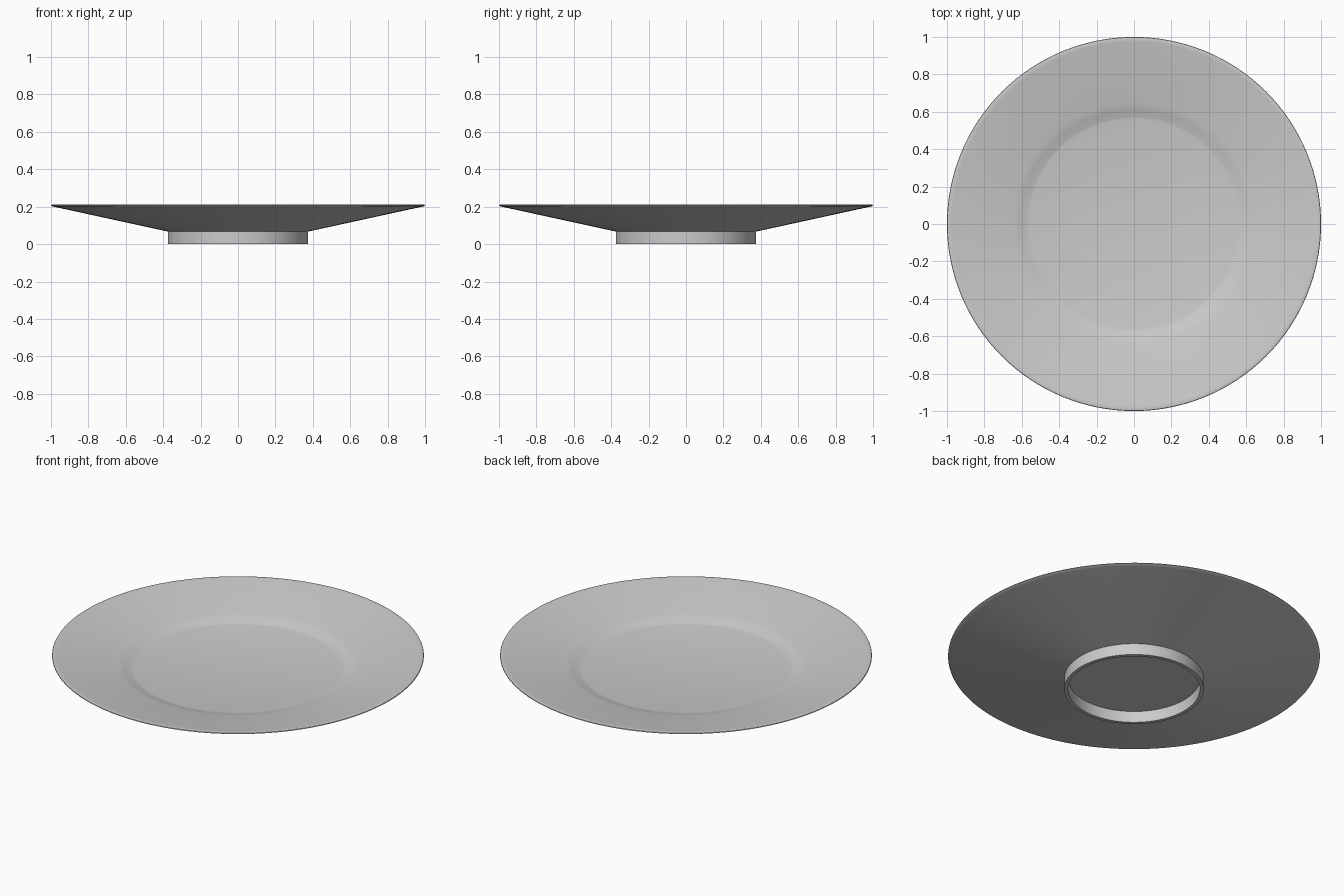
import bpy, bmesh
from math import tau, radians

if "Cube" in bpy.data.objects:
    bpy.data.objects.remove(bpy.data.objects["Cube"])

SEGMENTS = 128


def lathe(name, profile):
    """Spin an (r, z) profile, starting and ending on the axis, around z."""
    bm = bmesh.new()
    verts = [bm.verts.new((r, 0, z)) for r, z in profile]
    edges = [bm.edges.new(pair) for pair in zip(verts, verts[1:])]
    bmesh.ops.spin(bm, geom=verts + edges, cent=(0, 0, 0), axis=(0, 0, 1),
                   angle=tau, steps=SEGMENTS, use_merge=True)
    bmesh.ops.remove_doubles(bm, verts=bm.verts, dist=1e-5)
    bmesh.ops.recalc_face_normals(bm, faces=bm.faces)
    mesh = bpy.data.meshes.new(name)
    bm.to_mesh(mesh)
    bm.free()
    obj = bpy.data.objects.new(name, mesh)
    bpy.context.collection.objects.link(obj)
    bpy.context.view_layer.objects.active = obj
    obj.select_set(True)
    bpy.ops.object.shade_smooth_by_angle(angle=radians(30))
    return obj


# Plate: recessed base, foot ring, sloping underside, rounded rim, stepped well
lathe("plate", [
    (0, 0.067),
    (0.355, 0.067), (0.355, 0), (0.375, 0), (0.375, 0.067),
    (0.98, 0.199), (0.993, 0.202), (1.0, 0.206), (0.998, 0.21), (0.99, 0.212),
    (0.975, 0.21),
    (0.65, 0.152), (0.63, 0.148), (0.61, 0.142),
    (0.575, 0.13), (0.56, 0.127),
    (0, 0.127),
])
